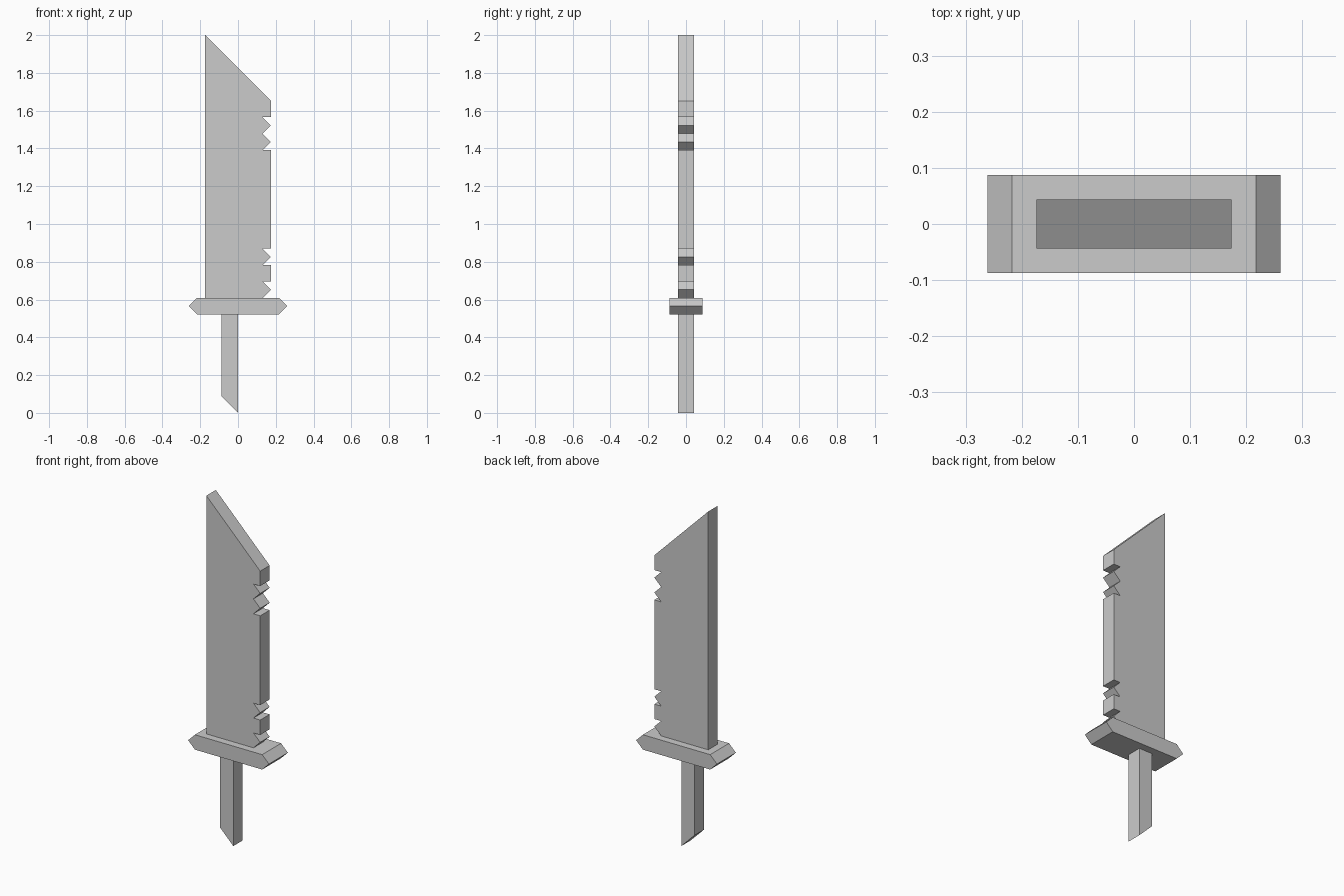
import bpy, bmesh

if "Cube" in bpy.data.objects:
    bpy.data.objects.remove(bpy.data.objects["Cube"])

U = 2 / 46  # the whole sword sits on a 46-step grid


def extruded(name, profile, half_depth):
    """Extrude an x/z profile symmetrically along y."""
    bm = bmesh.new()
    face = bm.faces.new([bm.verts.new((x * U, -half_depth * U, z * U)) for x, z in profile])
    ext = bmesh.ops.extrude_face_region(bm, geom=[face])
    verts = [v for v in ext["geom"] if isinstance(v, bmesh.types.BMVert)]
    bmesh.ops.translate(bm, verts=verts, vec=(0, 2 * half_depth * U, 0))
    bmesh.ops.recalc_face_normals(bm, faces=bm.faces)
    mesh = bpy.data.meshes.new(name)
    bm.to_mesh(mesh)
    bm.free()
    obj = bpy.data.objects.new(name, mesh)
    bpy.context.collection.objects.link(obj)
    return obj


# Blade with slanted tip and chipped cutting edge (right side, bottom to top)
chipped_edge = [
    (3, 14), (4, 15), (3, 16), (4, 16),
    (4, 18), (3, 18), (4, 19), (3, 20), (4, 20),
    (4, 32), (3, 32), (4, 33), (3, 34), (4, 35), (3, 36), (4, 36),
]
extruded("blade", [(-4, 14)] + chipped_edge + [(4, 38), (-4, 46)], 1)

# Cross guard with pointed ends
extruded("guard", [(-5, 12), (5, 12), (6, 13), (5, 14), (-5, 14), (-6, 13)], 2)

# Off-centre handle with slanted end
extruded("handle", [(-2, 2), (0, 0), (0, 12), (-2, 12)], 1)
